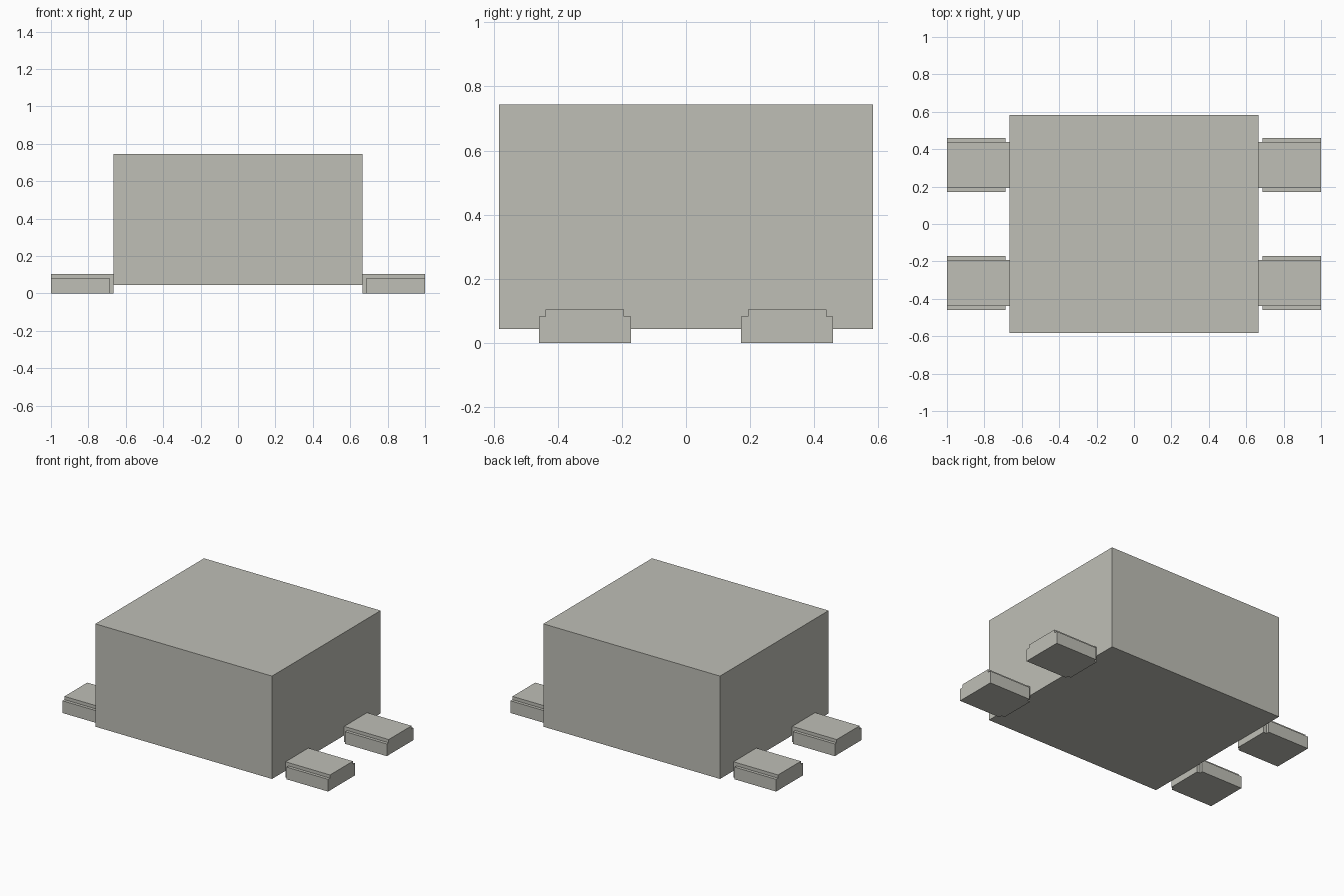
import bpy
import bmesh
from mathutils import Vector

cube = bpy.data.objects.get("Cube")
if cube:
    bpy.data.objects.remove(cube, do_unlink=True)

# Single warm grey colour
grey = bpy.data.materials.new("warm_grey")
grey.use_nodes = True
colour = (0.52, 0.52, 0.47, 1)
grey.diffuse_color = colour
grey.node_tree.nodes["Principled BSDF"].inputs["Base Color"].default_value = colour


def box(low, high):
    """Return a bmesh box spanning two corners."""
    bm = bmesh.new()
    bmesh.ops.create_cube(bm, size=1)
    low, high = Vector(low), Vector(high)
    bmesh.ops.scale(bm, vec=high - low, verts=bm.verts)
    bmesh.ops.translate(bm, vec=(low + high) / 2, verts=bm.verts)
    return bm


def finish(bm, name):
    mesh = bpy.data.meshes.new(name)
    bm.normal_update()
    bm.to_mesh(mesh)
    bm.free()
    mesh.materials.append(grey)
    obj = bpy.data.objects.new(name, mesh)
    bpy.context.collection.objects.link(obj)
    return obj


# Main body, raised slightly off the ground
BODY_X = 0.665
finish(box((-BODY_X, -0.584, 0.044), (BODY_X, 0.584, 0.744)), "body")

# Foot: a narrow block with a lower flange on each side, short of the body
FLANGE_X, FLANGE_Z, FLANGE_W = 0.687, 0.083, 0.021
foot = box((BODY_X, 0.193, 0), (1, 0.438, 0.105))
for point, normal in (((FLANGE_X, 0, 0), (1, 0, 0)), ((0, 0, FLANGE_Z), (0, 0, 1))):
    geom = foot.verts[:] + foot.edges[:] + foot.faces[:]
    bmesh.ops.bisect_plane(foot, geom=geom, plane_co=point, plane_no=normal)
foot.normal_update()
sides = []
for face in foot.faces:
    centre = face.calc_center_median()
    if abs(face.normal.y) > 0.9 and centre.x > FLANGE_X and centre.z < FLANGE_Z:
        sides.append(face)
for face in bmesh.ops.extrude_discrete_faces(foot, faces=sides)["faces"]:
    face.normal_update()
    bmesh.ops.translate(foot, vec=face.normal * FLANGE_W, verts=face.verts)

# Mirror the foot to all four corners
feet = finish(foot, "feet")
mirror = feet.modifiers.new("four_corners", "MIRROR")
mirror.use_axis = (True, True, False)
